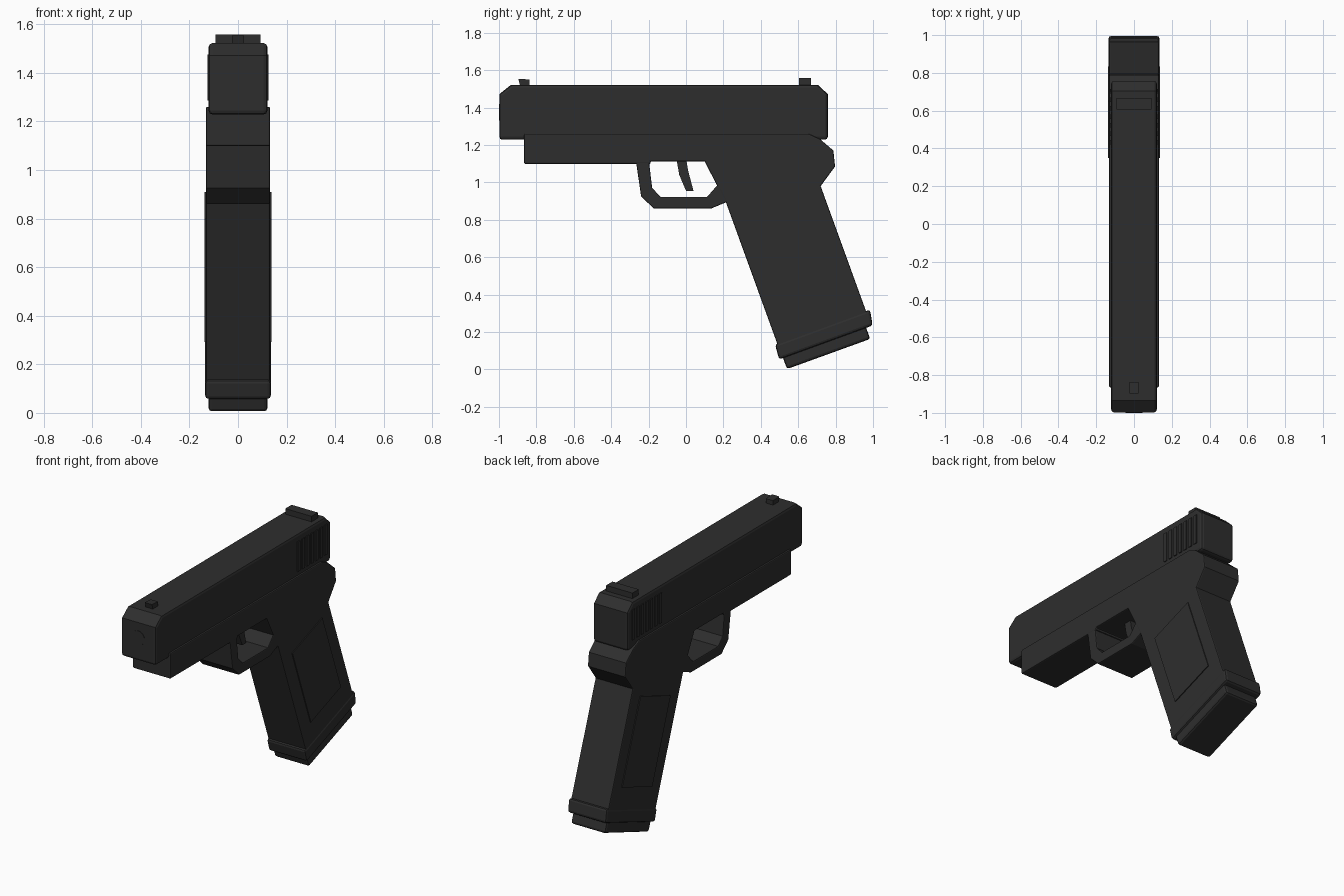
import bpy, bmesh, math

if "Cube" in bpy.data.objects:
    bpy.data.objects.remove(bpy.data.objects["Cube"])

def mat(name, v):
    m = bpy.data.materials.new(name)
    m.diffuse_color = (v, v, v, 1)
    m.use_nodes = True
    m.node_tree.nodes["Principled BSDF"].inputs["Base Color"].default_value = m.diffuse_color
    return m

BLACK = mat("matte black", 0.027)

def prism(name, pts, half, bevel=0.0, x0=0.0):
    """Extrude a (y, z) side profile symmetrically about x0."""
    bm = bmesh.new()
    f = bm.faces.new([bm.verts.new((x0 - half, y, z)) for y, z in pts])
    r = bmesh.ops.extrude_face_region(bm, geom=[f])
    vs = [e for e in r["geom"] if isinstance(e, bmesh.types.BMVert)]
    bmesh.ops.translate(bm, vec=(2 * half, 0, 0), verts=vs)
    bmesh.ops.recalc_face_normals(bm, faces=bm.faces)
    me = bpy.data.meshes.new(name)
    bm.to_mesh(me)
    bm.free()
    me.materials.append(BLACK)
    ob = bpy.data.objects.new(name, me)
    bpy.context.collection.objects.link(ob)
    if bevel:
        b = ob.modifiers.new("edge", "BEVEL")
        b.width, b.segments = bevel, 2
        b.limit_method, b.angle_limit = "ANGLE", math.radians(65)
    return ob

def rect(y0, y1, z0, z1):
    return [(y0, z0), (y1, z0), (y1, z1), (y0, z1)]

# Slide with chamfered ends
prism("slide", [(-0.998, 1.228), (-0.998, 1.472), (-0.935, 1.522), (0.705, 1.522),
                (0.758, 1.472), (0.758, 1.228)], 0.121, 0.016)

# Frame with grip
prism("frame", [(-0.865, 1.098), (-0.865, 1.26), (0.655, 1.26), (0.716, 1.232),
                (0.788, 1.17), (0.797, 1.085), (0.72, 0.98), (0.985, 0.25),
                (0.505, 0.09), (0.213, 0.895), (0.166, 0.983), (0.10, 1.112),
                (-0.19, 1.112), (-0.19, 1.098)], 0.132, 0.012)

# Trigger guard
prism("trigger_guard", [(-0.267, 1.11), (-0.24, 0.925), (-0.172, 0.86), (0.134, 0.86),
                        (0.23, 0.9), (0.19, 0.99), (0.166, 0.983), (0.113, 0.923),
                        (-0.136, 0.923), (-0.181, 0.97), (-0.199, 1.12)], 0.131, 0.006)

# Trigger
prism("trigger", [(-0.052, 1.13), (0.0, 1.13), (0.012, 1.06), (0.04, 0.955),
                  (0.0, 0.955), (-0.036, 1.04)], 0.03)

# Grip flange and magazine base
prism("grip_flange", [(0.476, 0.134), (0.498, 0.053), (0.998, 0.235), (0.984, 0.32)], 0.135, 0.014)
prism("magazine_base", [(0.51, 0.085), (0.54, 0.002), (0.985, 0.163), (0.955, 0.245)], 0.121, 0.014)

# Raised grip side panels, tilted with the grip
c, s = math.cos(math.radians(20)), math.sin(math.radians(20))
panel = [(0.592 + a * c - b * s, 0.60 + a * s + b * c)
         for a, b in ((-0.16, -0.27), (0.16, -0.27), (0.16, 0.27), (-0.16, 0.27))]
for side, word in ((1, "right"), (-1, "left")):
    prism("grip_panel_" + word, panel, 0.004, 0, side * 0.1335)
    # Slide grip ribs
    for i in range(7):
        y = 0.42 + i * 0.045
        prism(f"slide_rib_{word}_{i + 1}", rect(y, y + 0.024, 1.285, 1.475),
              0.004, 0, side * 0.1225)

# Sights
prism("front_sight", [(-0.885, 1.51), (-0.836, 1.51), (-0.836, 1.55), (-0.897, 1.554)], 0.025)
prism("rear_sight", rect(0.605, 0.668, 1.51, 1.557), 0.092)

# Muzzle disc
bpy.ops.mesh.primitive_cylinder_add(vertices=24, radius=0.045, depth=0.02,
                                    location=(0, -0.99, 1.375), rotation=(math.pi / 2, 0, 0))
muzzle = bpy.context.object
muzzle.name = "muzzle"
muzzle.data.materials.append(BLACK)
